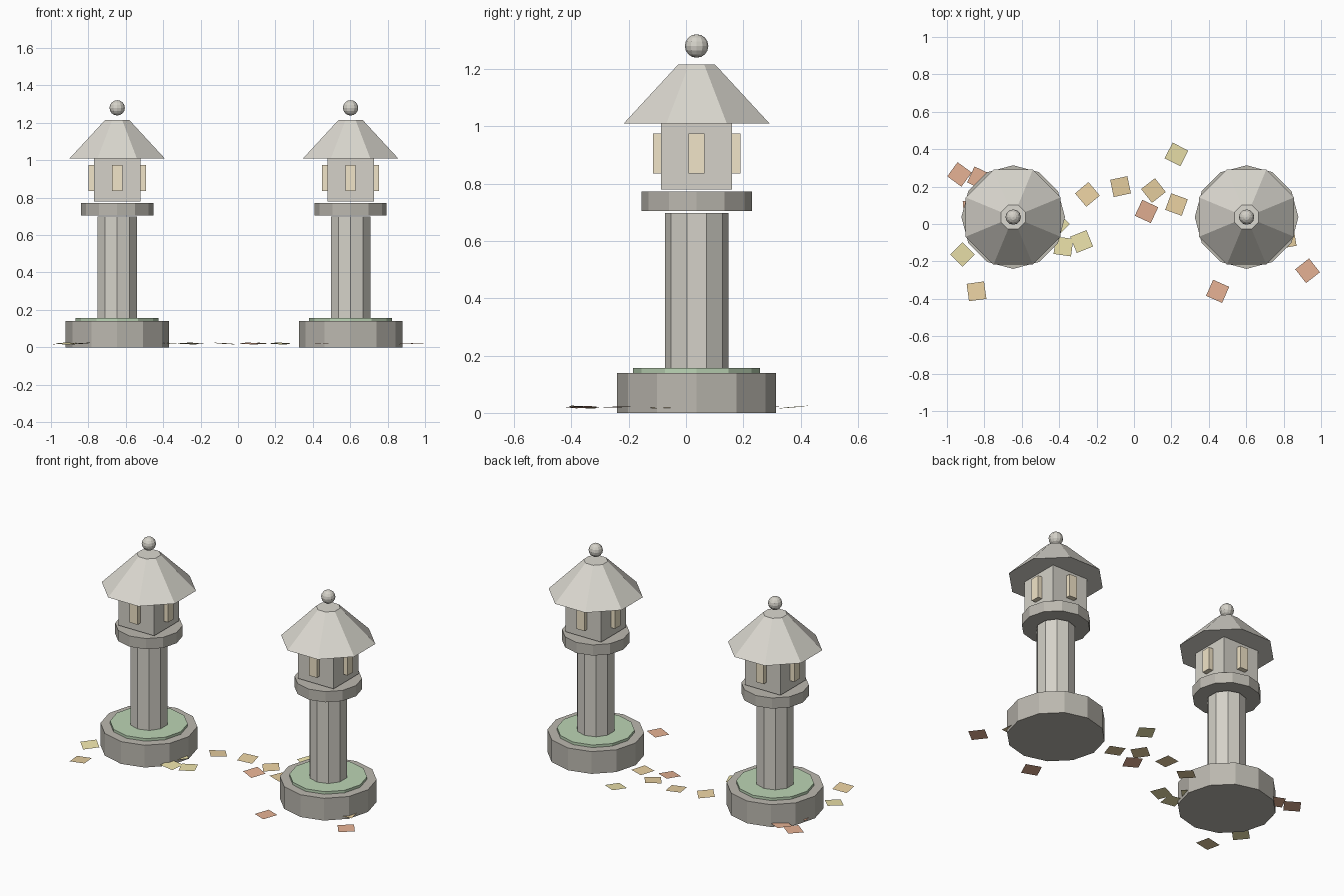
import bpy, math, random
from mathutils import Matrix

if "Cube" in bpy.data.objects:
    bpy.data.objects.remove(bpy.data.objects["Cube"])

random.seed(4)


def material(name, r, g, b):
    m = bpy.data.materials.new(name)
    m.diffuse_color = (r, g, b, 1)
    m.use_nodes = True
    m.node_tree.nodes["Principled BSDF"].inputs["Base Color"].default_value = m.diffuse_color
    return m


DARK = material("dark_stone", 0.50, 0.48, 0.43)
STONE = material("stone", 0.66, 0.64, 0.58)
PALE = material("pale_stone", 0.71, 0.69, 0.63)
MOSS = material("moss_green", 0.50, 0.66, 0.46)
PAPER = material("window_paper", 0.88, 0.78, 0.58)
RED = material("leaf_red", 0.80, 0.45, 0.30)
ORANGE = material("leaf_orange", 0.82, 0.64, 0.36)
YELLOW = material("leaf_yellow", 0.87, 0.79, 0.42)


def finish(name, mat):
    ob = bpy.context.object
    ob.name = name
    ob.data.materials.append(mat)
    return ob


def drum(name, x, y, z0, z1, r0, r1, sides, mat, turn=0.0):
    bpy.ops.mesh.primitive_cone_add(vertices=sides, radius1=r0, radius2=r1, depth=z1 - z0,
                                    location=(x, y, (z0 + z1) / 2), rotation=(0, 0, turn))
    return finish(name, mat)


def box(name, loc, size, mat, turn=0.0):
    bpy.ops.mesh.primitive_cube_add(size=1, location=loc, rotation=(0, 0, turn))
    ob = finish(name, mat)
    ob.data.transform(Matrix.Diagonal((*size, 1)))
    return ob


def lantern(side, x, y):
    drum(side + "_base", x, y, 0, 0.14, 0.277, 0.277, 12, DARK)
    drum(side + "_moss_ring", x, y, 0.135, 0.156, 0.222, 0.222, 12, MOSS)
    drum(side + "_shaft", x, y, 0.14, 0.698, 0.111, 0.111, 10, STONE)
    drum(side + "_platform", x, y, 0.705, 0.772, 0.193, 0.193, 12, DARK)
    # light chamber with a window panel on each face
    box(side + "_light_chamber", (x, y, 0.895), (0.248, 0.248, 0.23), STONE)
    for i in range(4):
        a = i * math.pi / 2
        box(f"{side}_window_{i + 1}",
            (x + 0.137 * math.cos(a), y + 0.137 * math.sin(a), 0.905),
            (0.032, 0.055, 0.14), PAPER, a)
    # eight-sided roof and the ball floating above it
    drum(side + "_roof", x, y, 1.01, 1.215, 0.275, 0.07, 8, PALE, math.pi / 8)
    bpy.ops.mesh.primitive_uv_sphere_add(segments=12, ring_count=8, radius=0.041,
                                         location=(x, y, 1.28))
    finish(side + "_finial", STONE)


lantern("left", -0.646, 0.037)
lantern("right", 0.602, 0.037)

# fallen leaves: x, y, turn in degrees
leaves = {
    "red": (RED, [(-0.933, 0.265, 54), (-0.83, 0.245, 65), (-0.865, 0.08, 5),
                  (0.067, 0.067, -25), (0.447, -0.36, -24), (0.928, -0.25, 38)]),
    "orange": (ORANGE, [(-0.842, -0.36, 8), (-0.249, 0.158, 40), (-0.072, 0.20, 12),
                        (0.104, 0.179, 38), (0.227, 0.104, -20), (0.815, -0.078, 10)]),
    "yellow": (YELLOW, [(-0.917, -0.163, 45), (-0.377, -0.12, -8), (-0.28, -0.094, 22),
                        (-0.41, 0.0, 45), (0.227, 0.372, -27)]),
}
for tone, (mat, spots) in leaves.items():
    for i, (x, y, turn) in enumerate(spots):
        tilt = (random.uniform(-0.08, 0.08), random.uniform(-0.08, 0.08), math.radians(turn))
        bpy.ops.mesh.primitive_plane_add(size=0.094, location=(x, y, 0.02), rotation=tilt)
        finish(f"{tone}_leaf_{i + 1}", mat)
